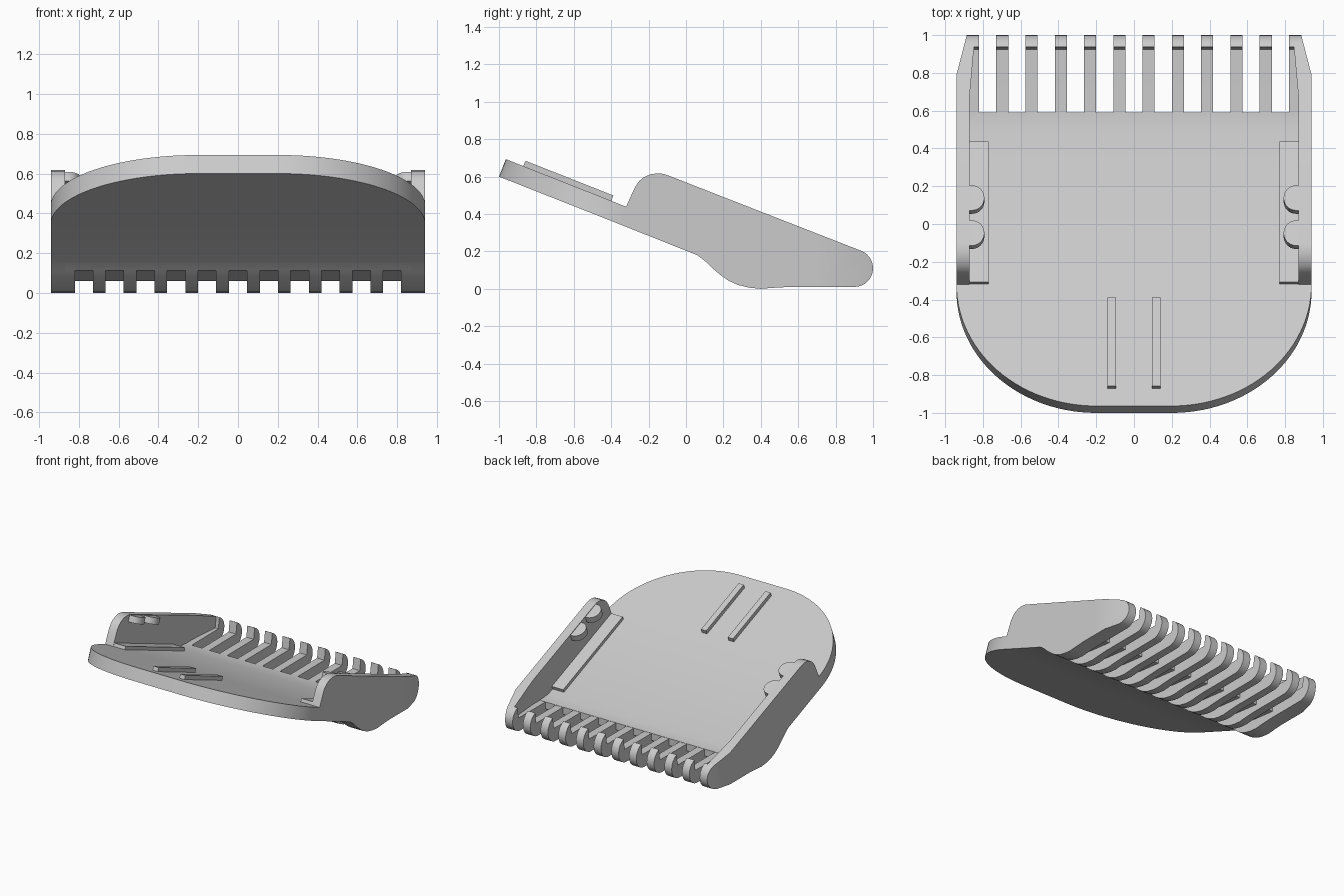
import bpy, bmesh, math

if "Cube" in bpy.data.objects:
    bpy.data.objects.remove(bpy.data.objects["Cube"])

SLOPE = 0.395                                   # tilt of the plate along y
L = math.hypot(1, SLOPE)
NY, NZ = SLOPE / L, 1 / L                       # plate normal

grey = bpy.data.materials.new("grey_plastic")
grey.diffuse_color = (0.6, 0.6, 0.6, 1)
grey.use_nodes = True
grey.node_tree.nodes["Principled BSDF"].inputs["Base Color"].default_value = grey.diffuse_color


def finish(bm, name):
    bmesh.ops.recalc_face_normals(bm, faces=bm.faces)
    me = bpy.data.meshes.new(name)
    bm.to_mesh(me)
    bm.free()
    me.materials.append(grey)
    ob = bpy.data.objects.new(name, me)
    bpy.context.collection.objects.link(ob)
    bpy.ops.object.select_all(action='DESELECT')
    ob.select_set(True)
    bpy.context.view_layer.objects.active = ob
    bpy.ops.object.shade_smooth_by_angle(angle=math.radians(30))
    return ob


def solid(lower, upper):
    """Closed solid between two matching loops."""
    bm = bmesh.new()
    a = [bm.verts.new(p) for p in lower]
    b = [bm.verts.new(p) for p in upper]
    n = len(a)
    bm.faces.new(a)
    bm.faces.new(b)
    for i in range(n):
        j = (i + 1) % n
        bm.faces.new((a[i], a[j], b[j], b[i]))
    return bm


def prism(profile, x0, x1):
    """Side profile (y, z) extruded along x."""
    return solid([(x0, y, z) for y, z in profile], [(x1, y, z) for y, z in profile])


def slab(outline, z0, thick):
    """Outline (x, y) laid on the tilted plane and thickened along its normal."""
    low = [(x, y, z0 - SLOPE * y) for x, y in outline]
    return solid(low, [(x, y + NY * thick, z + NZ * thick) for x, y, z in low])


def arc(cx, cy, rx, ry, a0, a1, n):
    return [(cx + rx * math.cos(math.radians(a0 + (a1 - a0) * i / n)),
             cy + ry * math.sin(math.radians(a0 + (a1 - a0) * i / n))) for i in range(n + 1)]


PLATE_Z = 0.205                                 # underside height at y = 0
TOP_Z = PLATE_Z + 0.1 * L                       # upper face height at y = 0
BACK = -0.357                                   # where the rounded plate meets the floor
seam_low = (BACK, PLATE_Z - SLOPE * BACK)
seam_top = (BACK + 0.1 * NY, seam_low[1] + 0.1 * NZ)

# Rounded front plate
outline = (arc(-0.2, BACK, 0.74, 0.643, 180, 270, 28)
           + arc(0.2, BACK, 0.74, 0.643, 270, 360, 28))
finish(slab(outline, PLATE_Z, 0.1), "front_plate")

# Shared underside curve and rounded tip
belly = [(0.06, 0.18), (0.10, 0.15), (0.15, 0.103), (0.19, 0.069), (0.23, 0.042),
         (0.28, 0.02), (0.34, 0.006), (0.40, 0.0), (0.46, 0.005), (0.55, 0.01)]
tip = arc(0.9, 0.11, 0.1, 0.1, -90, 68, 14)

# Floor between the side walls
floor = [seam_low, (0.06, 0.18), (0.10, 0.15), (0.14, 0.112), (0.59, 0.06),
         (0.59, 0.116), (0.48, TOP_Z - SLOPE * 0.48), seam_top]
finish(prism(floor, -0.87, 0.87), "floor")

# Comb teeth with upturned tips
tooth = belly[1:] + tip + [(0.925, 0.116), (0.57, 0.114), (0.3, 0.12)]
for i in range(10):
    c = (i - 4.5) * 0.155
    finish(prism(tooth, c - 0.032, c + 0.032), "tooth")

# Side walls, tapered towards the tips
wall = ([seam_low] + belly + tip
        + [(-0.10, 0.608), (-0.125, 0.615), (-0.155, 0.617), (-0.19, 0.612), (-0.225, 0.597),
           (-0.25, 0.576), (-0.27, 0.548), (-0.285, 0.517), seam_top])
stadium = arc(0.857, 0.0, 0.065, 0.066, 90, 270, 16)
for s in (-1, 1):
    bm = prism(wall, s * 0.87, s * 0.94)
    for cut in (0.68, 0.79):
        bmesh.ops.bisect_plane(bm, geom=bm.verts[:] + bm.edges[:] + bm.faces[:],
                               plane_co=(0, cut, 0), plane_no=(0, 1, 0))
    for v in bm.verts:
        if abs(v.co.x) > 0.9:
            v.co.x -= s * max(0, v.co.y - 0.79) * 0.26
        else:
            v.co.x -= s * max(0, v.co.y - 0.68) * 0.09
    finish(bm, "side_wall")

    # Outermost tooth joined to the wall
    bm = prism(tooth, s * 0.82, s * 0.872)
    finish(bm, "end_tooth")

    # Low ledge beside the wall
    ledge = [(s * 0.77, -0.32), (s * 0.872, -0.32), (s * 0.872, 0.425), (s * 0.77, 0.425)]
    finish(slab(ledge, TOP_Z - 0.01, 0.035), "side_ledge")

    # Guide rail on the front plate
    rail = [(s * 0.095, -0.873), (s * 0.14, -0.873), (s * 0.14, -0.403), (s * 0.095, -0.403)]
    finish(slab(rail, TOP_Z - 0.01, 0.04), "guide_rail")

    # Two rounded snap nubs near the wall top
    for cy in (0.12, -0.066):
        nub = [(s * 0.875, cy + 0.066)] + [(s * x, cy + y) for x, y in stadium] + [(s * 0.875, cy - 0.066)]
        finish(slab(nub, 0.564 - 0.05 * L, 0.05), "snap_nub")
